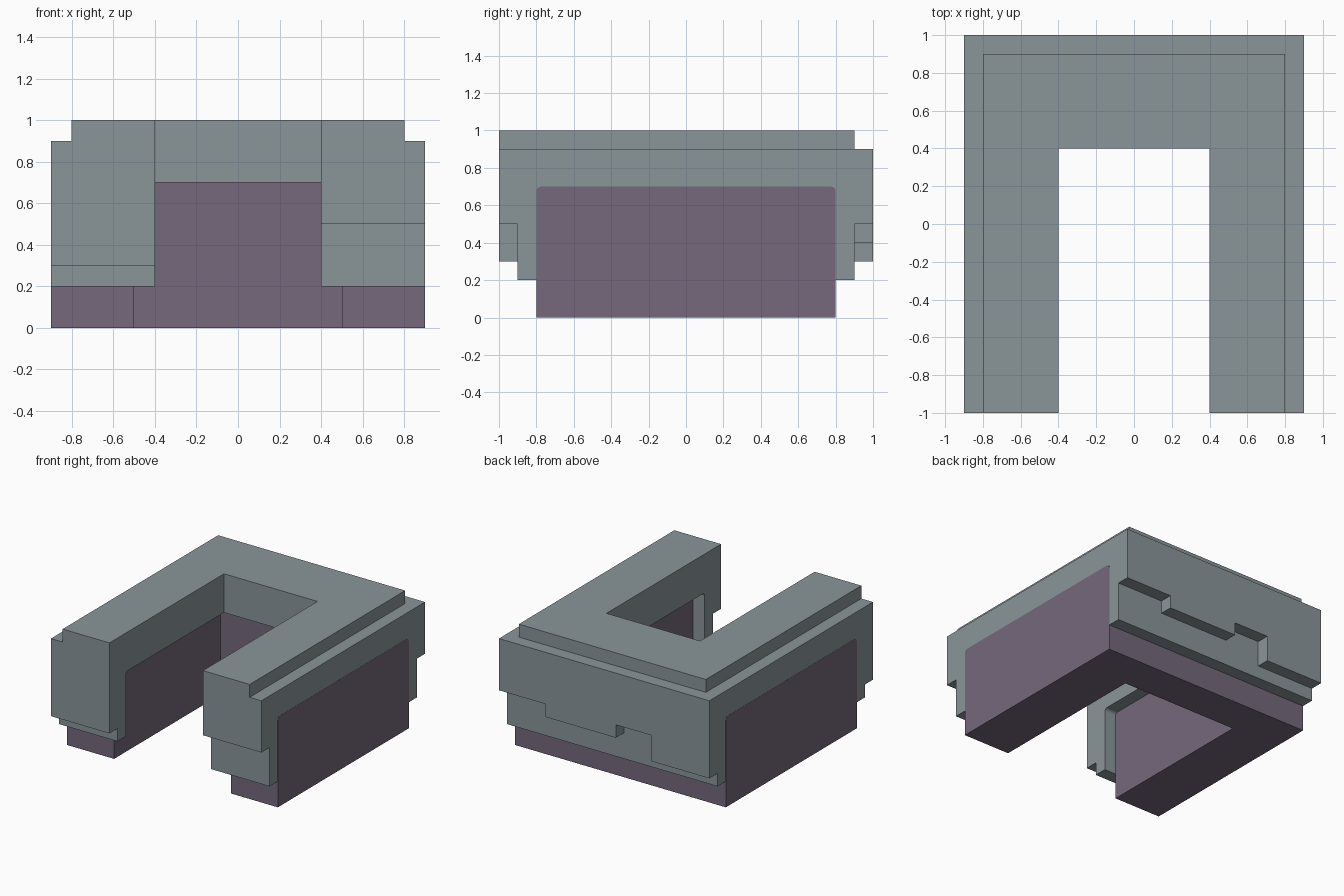
import bpy, bmesh, math

if "Cube" in bpy.data.objects:
    bpy.data.objects.remove(bpy.data.objects["Cube"])


def material(name, rgb):
    m = bpy.data.materials.new(name)
    m.diffuse_color = (*rgb, 1)
    m.use_nodes = True
    m.node_tree.nodes["Principled BSDF"].inputs["Base Color"].default_value = m.diffuse_color
    return m


GREY = material("slate grey", (0.255, 0.305, 0.323))
PURPLE = material("dusty purple", (0.178, 0.138, 0.198))


def prism(name, pts, axis, lo, hi, mat=None):
    """Extrude a 2D outline along an axis ('x': yz, 'y': xz, 'z': xy)."""
    def place(a, b, t):
        return {"x": (t, a, b), "y": (a, t, b), "z": (a, b, t)}[axis]
    bm = bmesh.new()
    face = bm.faces.new([bm.verts.new(place(a, b, lo)) for a, b in pts])
    out = bmesh.ops.extrude_face_region(bm, geom=[face])
    d = place(0, 0, hi - lo)
    bmesh.ops.translate(bm, vec=d, verts=[v for v in out["geom"] if isinstance(v, bmesh.types.BMVert)])
    bmesh.ops.recalc_face_normals(bm, faces=bm.faces)
    me = bpy.data.meshes.new(name)
    bm.to_mesh(me)
    bm.free()
    if mat:
        me.materials.append(mat)
    ob = bpy.data.objects.new(name, me)
    bpy.context.collection.objects.link(ob)
    return ob


def box(x0, x1, y0, y1, z0, z1):
    return prism("cutter", [(x0, y0), (x1, y0), (x1, y1), (x0, y1)], "z", z0, z1)


def cut(ob, cutters):
    """Subtract the cutters, bake the result and remove the cutters."""
    for c in cutters:
        m = ob.modifiers.new("cut", "BOOLEAN")
        m.operation, m.solver, m.object = "DIFFERENCE", "EXACT", c
    bpy.context.view_layer.update()
    dg = bpy.context.evaluated_depsgraph_get()
    me = bpy.data.meshes.new_from_object(ob.evaluated_get(dg))
    ob.modifiers.clear()
    ob.data = me
    for c in cutters:
        bpy.data.objects.remove(c)


def core_profile(bottom):
    """Side outline of the core with small rounded top corners."""
    r, pts = 0.025, [(-0.8, bottom), (0.8, bottom)]
    for cy, start in ((0.8 - r, 0), (-0.8 + r, 90)):
        for i in range(5):
            a = math.radians(start + i * 22.5)
            pts.append((cy + r * math.cos(a), 0.7 - r + r * math.sin(a)))
    return pts


# grey U-shaped shell
shell = prism("upper_shell", [(-0.9, -1), (-0.4, -1), (-0.4, 0.4), (0.4, 0.4),
                              (0.4, -1), (0.9, -1), (0.9, 1), (-0.9, 1)], "z", 0.2, 1, GREY)
back_steps = [(1.5, 0), (1.5, 0.5), (0.5, 0.5), (0.5, 0.4), (-0.1, 0.4), (-0.1, 0.5),
              (-0.4, 0.5), (-0.4, 0.3), (-1.5, 0.3), (-1.5, 0)]
cut(shell, [
    prism("cutter", core_profile(-0.5), "x", -2, 2),   # tunnel for the core
    prism("cutter", back_steps, "y", 0.9, 2),          # jagged back edge
    box(-2, 0, -2, -0.9, 0, 0.3),                      # left front overhang
    box(0, 2, -2, -0.9, 0, 0.5),                       # right front overhang
    box(0.8, 2, -2, 2, 0.9, 2),                        # top ledge, three sides
    box(-2, -0.8, -2, 2, 0.9, 2),
    box(-2, 2, 0.9, 2, 0.9, 2),
])

# purple U-shaped core, a hair proud of the shell sides
core = prism("base_core", core_profile(0), "x", -0.901, 0.901, PURPLE)
cut(core, [box(-0.5, 0.5, -2, 0.5, -1, 2)])
